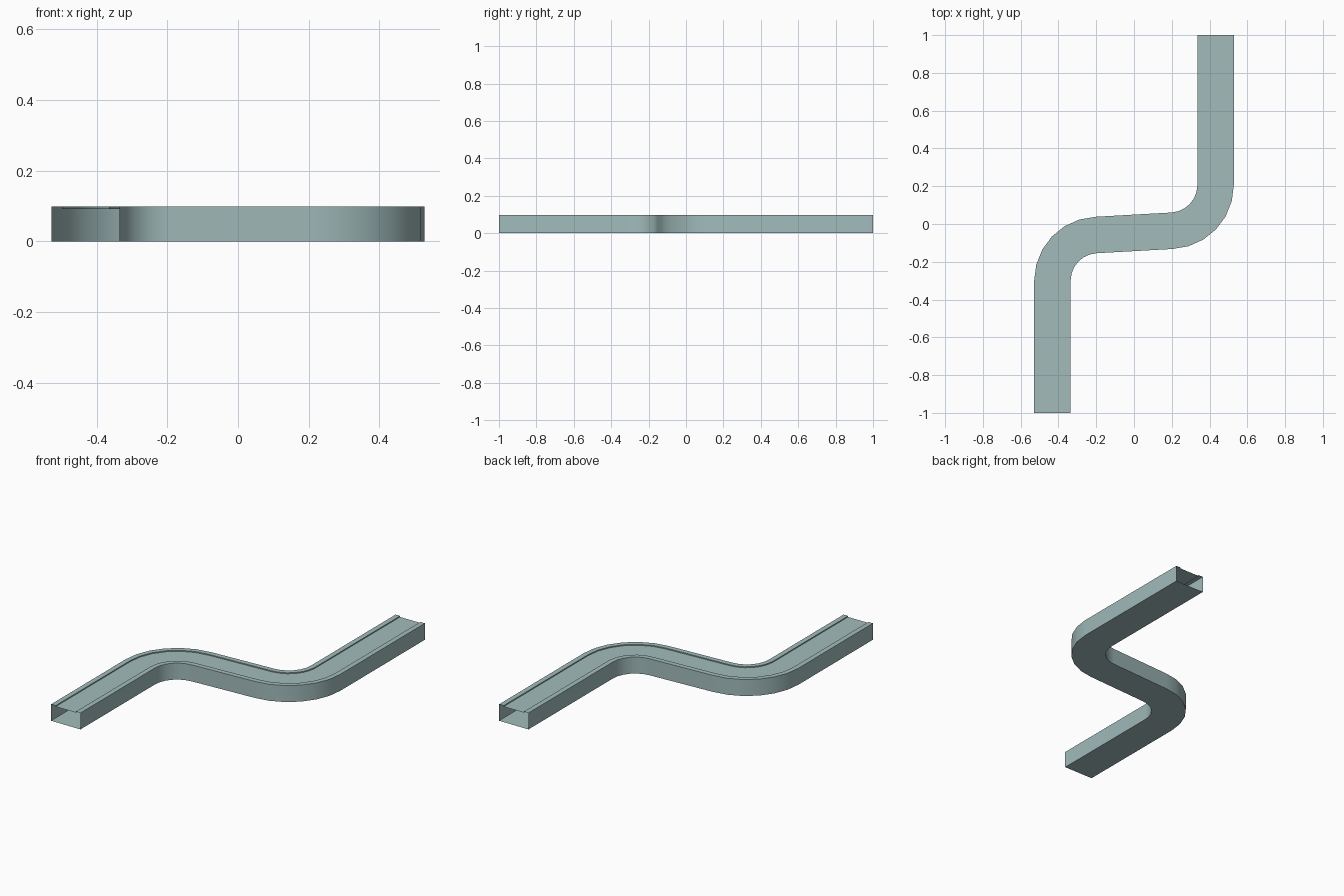
import bpy, bmesh, math
from mathutils import Vector

if "Cube" in bpy.data.objects:
    bpy.data.objects.remove(bpy.data.objects["Cube"])

X, R, Y0, MID = 0.432, 0.242, -0.30, -0.047   # lane offset, bend radius, bend start, symmetry centre
HALF, CURB, TOP, ROAD = 0.0965, 0.030, 0.098, 0.092
TURN, SEG = math.radians(87.7), 6

mat = bpy.data.materials.new("pale teal")
mat.diffuse_color = (0.36, 0.50, 0.50, 1)
mat.use_nodes = True
mat.node_tree.nodes["Principled BSDF"].inputs["Base Color"].default_value = mat.diffuse_color

# centre line: straight, bend, then the same half turned about the middle
half = [(Vector((-X, -1)), 0.0)]
for i in range(SEG + 1):
    a = TURN * i / SEG
    half.append((Vector((-X + R - R * math.cos(a), Y0 + R * math.sin(a))), a))
path = half + [(Vector((-p.x, 2 * MID - p.y)), a) for p, a in reversed(half)]
path[-1][0].y = 1.0


def sweep(name, profile):
    """Sweep an open profile of (sideways, height) points along the path."""
    bm = bmesh.new()
    rows = []
    for p, a in path:
        side = Vector((math.cos(a), -math.sin(a)))
        rows.append([bm.verts.new((*(p + side * d), z)) for d, z in profile])
    for r0, r1 in zip(rows, rows[1:]):
        for j in range(len(profile) - 1):
            bm.faces.new((r0[j], r0[j + 1], r1[j + 1], r1[j]))
    me = bpy.data.meshes.new(name)
    bm.to_mesh(me)
    bm.free()
    me.materials.append(mat)
    ob = bpy.data.objects.new(name, me)
    bpy.context.collection.objects.link(ob)
    bpy.context.view_layer.objects.active = ob
    ob.select_set(True)
    bpy.ops.object.shade_smooth_by_angle(angle=math.radians(30))
    ob.select_set(False)


inner = HALF - CURB
# side walls and floor, open at both ends
sweep("left_wall", [(-HALF, 0), (-HALF, TOP)])
sweep("right_wall", [(HALF, TOP), (HALF, 0)])
sweep("floor", [(HALF, 0), (-HALF, 0)])
# raised curbs with their inner steps
sweep("left_curb", [(-HALF, TOP), (-inner, TOP), (-inner, ROAD)])
sweep("right_curb", [(inner, ROAD), (inner, TOP), (HALF, TOP)])
# sunken road between the curbs
sweep("road_surface", [(-inner, ROAD), (inner, ROAD)])
